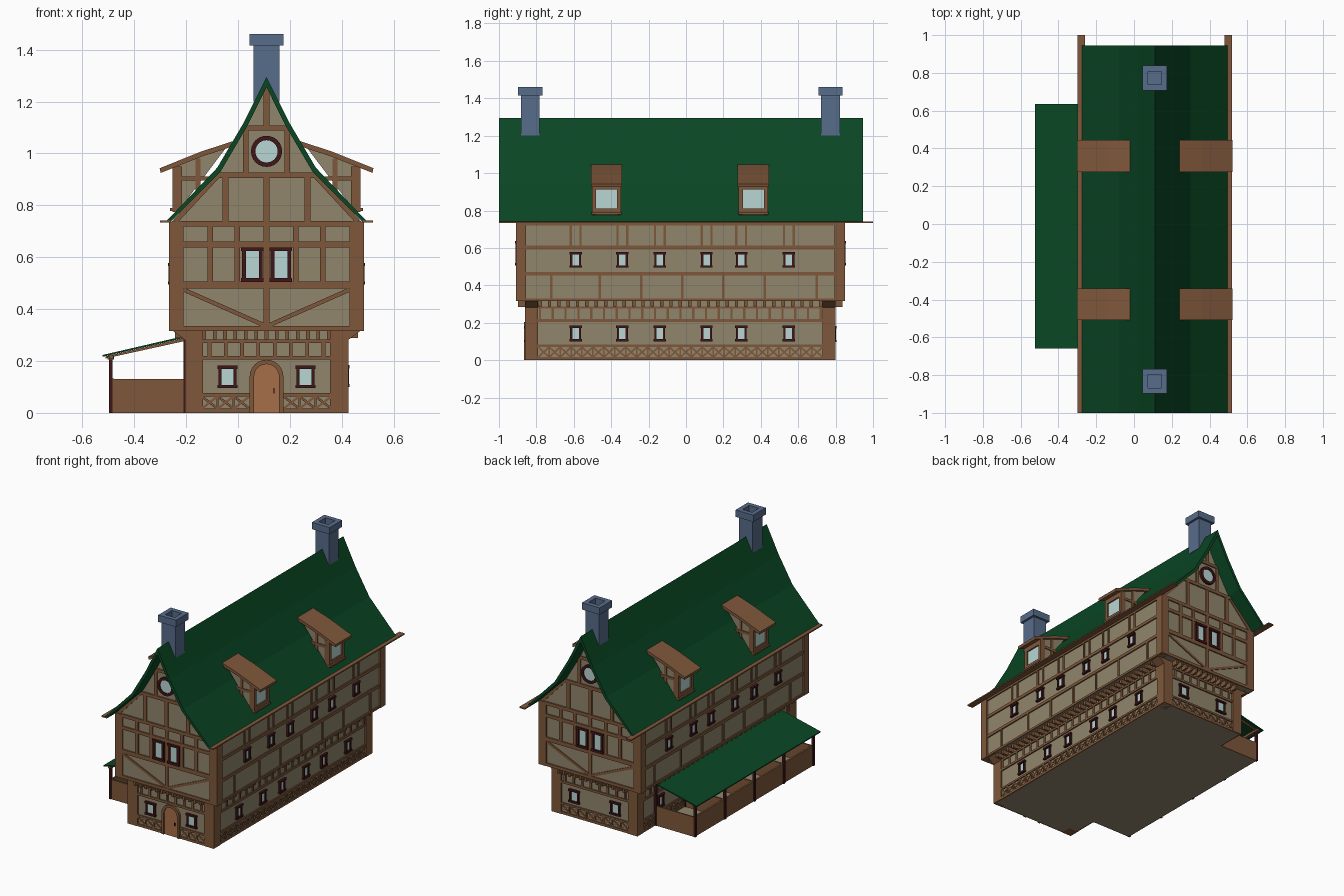
import bpy, bmesh
from math import sin, cos, pi, hypot
from mathutils import Matrix, Vector

if "Cube" in bpy.data.objects:
    bpy.data.objects.remove(bpy.data.objects["Cube"])

CX = 0.11                      # x of the house centre line
PARTS = {}


def colour(name, rgb):
    m = bpy.data.materials.new(name)
    m.diffuse_color = [(c / 255) ** 2.2 for c in rgb] + [1]
    m.use_nodes = True
    m.node_tree.nodes["Principled BSDF"].inputs["Base Color"].default_value = m.diffuse_color
    return m


PLASTER = colour("plaster", (143, 133, 108))
WOOD = colour("timber", (126, 88, 61))
DARK = colour("dark_wood", (66, 28, 30))
DOOR = colour("door_wood", (165, 110, 74))
GREEN = colour("green_roof", (18, 72, 40))
GLASS = colour("glass", (184, 214, 210))
STONE = colour("chimney_stone", (88, 108, 138))


def frame(u, out, loc):
    """Local axes: u along the wall, out of the wall, z up."""
    m = Matrix((u, out, (0, 0, 1))).transposed().to_4x4()
    m.translation = Vector(loc)
    return m


def prism(name, mat, M, pts, d0, d1):
    """Extrude a (u, z) outline from depth d0 to d1, adding it to a named part."""
    bm = PARTS.setdefault(name, (bmesh.new(), mat))[0]
    a = [bm.verts.new(M @ Vector((u, d0, v))) for u, v in pts]
    b = [bm.verts.new(M @ Vector((u, d1, v))) for u, v in pts]
    bm.faces.new(a)
    bm.faces.new(b[::-1])
    for i in range(len(pts)):
        j = (i + 1) % len(pts)
        bm.faces.new((a[j], a[i], b[i], b[j]))


def box(name, mat, M, u0, u1, v0, v1, d0, d1):
    prism(name, mat, M, [(u0, v0), (u1, v0), (u1, v1), (u0, v1)], d0, d1)


def strut(name, mat, M, p, q, w, d):
    l = hypot(q[0] - p[0], q[1] - p[1])
    nx, nz = -(q[1] - p[1]) / l * w / 2, (q[0] - p[0]) / l * w / 2
    prism(name, mat, M, [(p[0] + nx, p[1] + nz), (q[0] + nx, q[1] + nz),
                         (q[0] - nx, q[1] - nz), (p[0] - nx, p[1] - nz)], -0.002, d)


def arc(u, v, r, a0, a1, n=12):
    return [(u + r * cos(a0 + (a1 - a0) * i / n), v + r * sin(a0 + (a1 - a0) * i / n))
            for i in range(n + 1)]


def window(M, u, z0, z1, w, t=0.012):
    """Pane, dark jambs, wider lintel and sill."""
    h = w / 2
    box("window_panes", GLASS, M, u - h + t, u + h - t, z0 + t, z1 - t, -0.002, 0.004)
    for s in (-1, 1):
        a, b = sorted((u + s * h, u + s * (h - t)))
        box("window_frames", DARK, M, a, b, z0, z1, -0.002, 0.012)
    for z in (z0, z1 - t):
        box("window_frames", DARK, M, u - h - .004, u + h + .004, z, z + t, -0.002, 0.015)


def timbers(M, rails, studs, half, name="wall_timbers"):
    for z0, z1 in rails:
        box(name, WOOD, M, -half, half, z0, z1, -0.002, 0.008)
    for u, z0, z1, w in studs:
        box(name, WOOD, M, u - w / 2, u + w / 2, z0, z1, -0.002, 0.007)


def lattice(M, u0, u1, z0, z1, n):
    s = (u1 - u0) / n
    for i in range(n):
        a, b = u0 + i * s, u0 + (i + 1) * s
        strut("lattice_braces", WOOD, M, (a, z0), (b, z1), .009, .005)
        strut("lattice_braces", WOOD, M, (a, z1), (b, z0), .009, .006)
        if i:
            box("lattice_braces", WOOD, M, a - .004, a + .004, z0, z1, -.002, .007)


W = frame((1, 0, 0), (0, 1, 0), (0, 0, 0))
C = frame((1, 0, 0), (0, 1, 0), (CX, 0, 0))
ROOF = [(0, 1.295), (.09, 1.115), (.19, .945), (.387, .738)]

# Plaster bodies: ground floor, then jettied upper floor with gable
box("ground_floor_walls", PLASTER, C, -.305, .305, 0, .32, -.85, .79)
gable = [(d, z - .02) for d, z in ROOF[:3]] + [(.365, .738)]
outline = [(.365, .315)] + gable[::-1] + [(-d, z) for d, z in gable[1:]] + [(-.365, .315)]
prism("upper_floor_walls", PLASTER, C, outline, -.90, .84)

# Corner posts and jetty brackets
for s in (-1, 1):
    for y0, y1, yb in ((-.86, -.79, -1), (.73, .80, 1)):
        a, b = sorted((s * .245, s * .315))
        box("ground_corner_posts", WOOD, C, a, b, 0, .315, y0, y1)
        prism("jetty_brackets", WOOD, C, [(s * .30, .27), (s * .36, .315), (s * .30, .315)], y0, y1)
    for y0, y1 in ((-.91, -.855), (.795, .85)):
        a, b = sorted((s * .32, s * .375))
        box("upper_corner_posts", WOOD, C, a, b, .315, .738, y0, y1)

# Front and back walls
for s, gy, uy in ((-1, -.85, -.90), (1, .79, .84)):
    G = frame((-s, 0, 0), (0, s, 0), (CX, gy, 0))
    U = frame((-s, 0, 0), (0, s, 0), (CX, uy, 0))
    timbers(G, [(.205, .22), (.27, .283)], [(-.22 + .0628 * i, .22, .27, .014) for i in range(8)], .25)
    for i in range(13):
        u = -.24 + .04 * i
        box("jetty_joists", WOOD, G, u - .007, u + .007, .283, .316, -.002, .048)
    spans = ((-.25, -.065, 3), (.065, .25, 3)) if s < 0 else ((-.25, .25, 8),)
    for a, b, n in spans:
        lattice(G, a, b, .016, .064, n)
        for z0, z1 in ((0, .016), (.064, .076)):
            box("wall_timbers", WOOD, G, a, b, z0, z1, -.002, .008)
    studs = [(0, .33, .48, .022)]
    studs += [(u, .505, .72, .022) for u in (-.217, -.113, 0, .113, .217)]
    studs += [(u, .738, .91, .024) for u in (-.158, 0, .158)]
    studs += [(-.08, .92, 1.10, .022), (.08, .92, 1.10, .022), (0, 1.105, 1.26, .022)]
    timbers(U, [(.315, .335), (.48, .507), (.638, .66), (.718, .74)], studs, .33)
    for half, z0, z1 in ((.20, .905, .927), (.085, 1.088, 1.108)):
        box("gable_timbers", WOOD, U, -half, half, z0, z1, -.002, .008)
    for k in (-1, 1):
        strut("diagonal_braces", WOOD, U, (k * .32, .475), (k * .01, .338), .016, .006)
        strut("gable_timbers", WOOD, U, (k * .352, .738), (k * .185, .918), .02, .006)
        window(G, k * .15, .096, .182, .07)
        window(U, k * .055, .505, .638, .08, .015)
        # Round gable window, ring made of two halves
        prism("round_window_frame", DARK, U, arc(0, 1.008, .06, 0, k * pi) + arc(0, 1.008, .043, k * pi, 0), -.002, .016)
    prism("round_window_pane", GLASS, U, arc(0, 1.008, .046, 0, 2 * pi * 23 / 24, 23), -.002, .009)

# Arched front door
F = frame((1, 0, 0), (0, -1, 0), (CX, -.85, 0))
prism("door_frame", WOOD, F, [(.065, 0)] + arc(0, .14, .065, 0, pi) + [(-.065, 0), (-.048, 0)]
      + arc(0, .14, .048, pi, 0) + [(.048, 0)], -.002, .015)
prism("door", DOOR, F, [(.048, 0)] + arc(0, .14, .048, 0, pi) + [(-.048, 0)], -.002, .007)
box("door_handle", DARK, F, .026, .031, .075, .095, 0, .013)

# Long side walls, mirrored left and right
WINS = [-.56, -.31, -.11, .14, .325, .58]
for s in (-1, 1):
    G = frame((0, 1, 0), (s, 0, 0), (CX + s * .305, -.03, 0))
    U = frame((0, 1, 0), (s, 0, 0), (CX + s * .365, -.03, 0))
    timbers(G, [(0, .016), (.07, .083), (.205, .22), (.275, .288)],
            [(-.75 + .0682 * i, .22, .275, .012) for i in range(23)], .77)
    lattice(G, -.76, .76, .016, .07, 26)
    for i in range(31):
        u = -.75 + .05 * i
        box("jetty_joists", WOOD, G, u - .009, u + .009, .288, .316, -.002, .048)
    studs = [(u, .33, .455, .013) for u in (-.69, -.43, -.21, .01, .23, .45, .73)]
    studs += [(w + k * .026, .6, .72, .012) for w in WINS for k in (-1, 1)]
    timbers(U, [(.315, .33), (.452, .472), (.592, .612), (.72, .738)], studs, .83)
    for w in WINS:
        window(G, w, .1, .184, .058)
        window(U, w, .495, .578, .058)
    # Eave plank
    a, b = sorted((s * .37, s * .41))
    box("eave_planks", WOOD, C, a, b, .733, .741, -1, 1)

# Main roof: bent shell
under = [(0, 1.255), (.076, 1.102), (.177, .93), (.368, .738)]
top = [(-d, z) for d, z in ROOF[:0:-1]] + ROOF
prism("main_roof", GREEN, C, top + under[::-1] + [(-d, z) for d, z in under[1:]], -1, .945)

# Dormers
for s in (-1, 1):
    for yc in (-.425, .36):
        D = frame((s, 0, 0), (0, 1, 0), (CX, yc, 0))
        prism("dormer_walls", PLASTER, D, [(.35, .765), (.35, .955), (.15, 1.03)], -.07, .07)
        prism("dormer_roofs", WOOD, D, [(.13, 1.047), (.25, 1.008), (.412, .943), (.408, .925),
                                        (.25, .988), (.13, 1.027)], -.084, .084)
        box("dormer_timbers", WOOD, D, .325, .345, .775, .95, -.076, .076)
        box("dormer_timbers", WOOD, D, .255, .273, .84, .98, -.075, .075)
        box("dormer_timbers", WOOD, D, .20, .34, .895, .912, -.0765, .0765)
        B = frame((0, 1, 0), (s, 0, 0), (CX + s * .35, yc, 0))
        box("dormer_panes", GLASS, B, -.058, .058, .81, .915, -.002, .003)
        for u0, u1, z0, z1 in ((-.078, -.056, .775, .95), (.056, .078, .775, .95),
                               (-.06, .06, .785, .812), (-.06, .06, .912, .945)):
            box("dormer_timbers", WOOD, B, u0, u1, z0, z1, -.01, .012)
        box("dormer_sills", WOOD, B, -.08, .08, .778, .79, -.01, .022)

# Chimneys with hollow caps
for y in (-.833, .773):
    K = frame((1, 0, 0), (0, 1, 0), (CX, y, 0))
    box("chimney_stacks", STONE, K, -.05, .05, 1.2, 1.42, -.05, .05)
    for k in (-1, 1):
        a, b = sorted((k * .035, k * .065))
        box("chimney_caps", STONE, K, a, b, 1.415, 1.46, -.065, .065)
        box("chimney_caps", STONE, K, -.035, .035, 1.415, 1.46, a, b)

# Lean-to with stalls on the left side
prism("lean_to_roof", GREEN, W, [(-.19, .300), (-.523, .223), (-.523, .216), (-.19, .293)], -.66, .635)
box("lean_to_floor", PLASTER, W, -.485, -.19, 0, .008, -.63, .605)
box("lean_to_fence", WOOD, W, -.49, -.478, 0, .132, -.63, .605)
box("lean_to_beam", WOOD, W, -.497, -.48, .208, .223, -.65, .625)
for i in range(5):
    y = -.63 + i * 1.235 / 4
    box("lean_to_posts", DARK, W, -.497, -.483, 0, .222, y - .008, y + .008)
    box("lean_to_posts", DARK, W, -.21, -.196, 0, .285, y - .008, y + .008)
    box("lean_to_fence", WOOD, W, -.485, -.20, 0, .13, y - .005, y + .005)
    box("lean_to_post_caps", WOOD, W, -.502, -.478, .205, .22, y - .012, y + .012)
    prism("lean_to_rafters", WOOD, W, [(-.2, .29), (-.51, .218), (-.51, .21), (-.2, .278)], y - .006, y + .006)

# Turn every part into an object
for name, (bm, mat) in PARTS.items():
    bmesh.ops.recalc_face_normals(bm, faces=bm.faces[:])
    me = bpy.data.meshes.new(name)
    bm.to_mesh(me)
    bm.free()
    me.materials.append(mat)
    bpy.context.collection.objects.link(bpy.data.objects.new(name, me))
